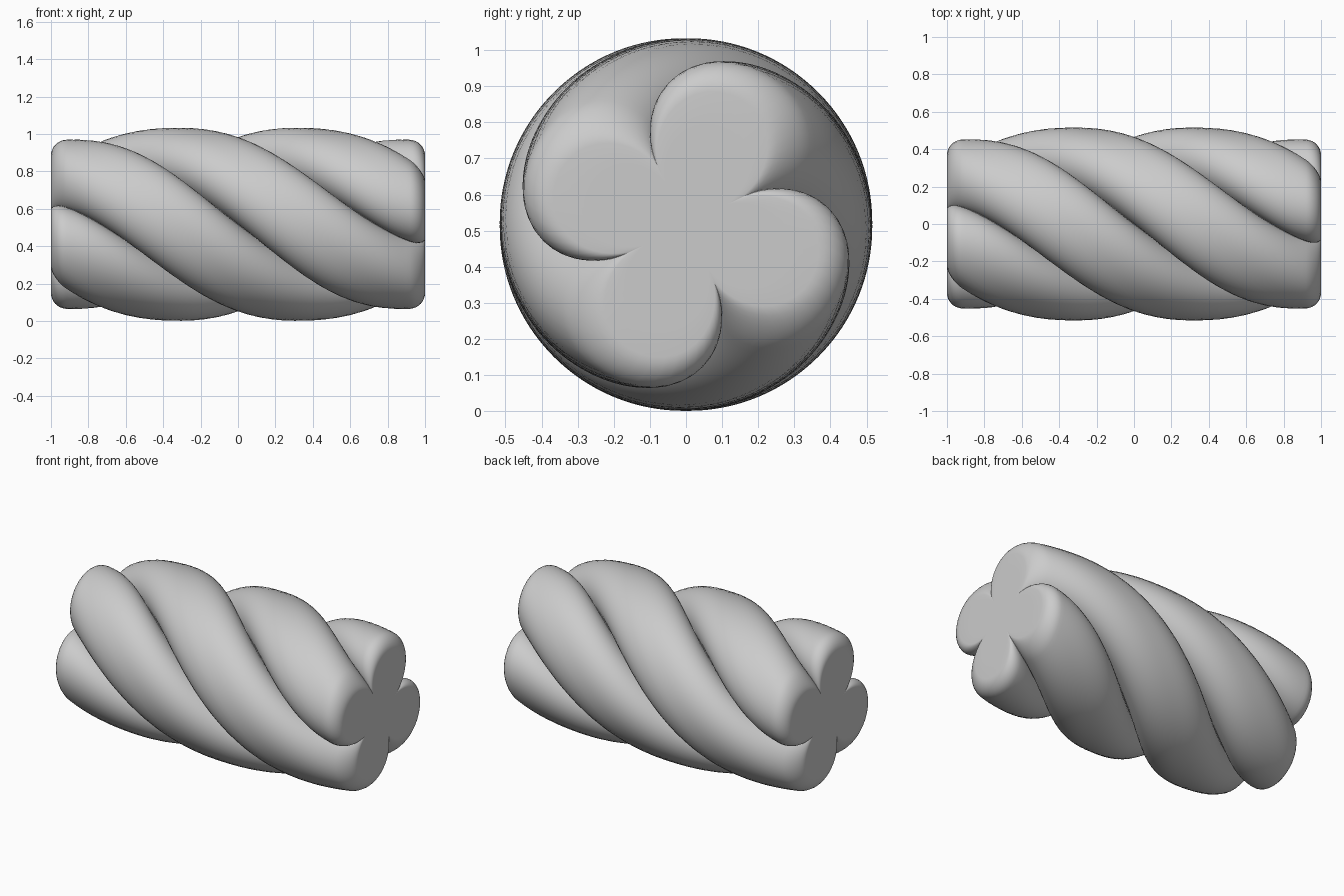
import bpy, bmesh, math

if "Cube" in bpy.data.objects:
    bpy.data.objects.remove(bpy.data.objects["Cube"])

LOBES, PER, RINGS = 4, 28, 84
MID_Z, ROUND = 0.517, 0.08


def radius(s, x):
    """Lobe outline: s = -1..1 from groove to groove, x along the bar."""
    a = abs(x)
    e = a ** 6
    crest = 0.518 - 0.058 * a ** 3
    groove = 0.33 - 0.08 * e
    p, q = 2.5 - 0.4 * e, 0.5 + 0.4 * e
    return groove + (crest - groove) * max(0.0, 1 - abs(s) ** p) ** q


def twist(x):
    return math.radians(130 * x - 14 * x ** 3)


# Stations along the bar: (x, inset of the rounded rim, scale of the end face)
end = [(1 - ROUND + ROUND * math.sin(a), ROUND * (1 - math.cos(a)), 1.0)
       for a in [math.radians(11.25 * i) for i in range(1, 9)]]
end += [(1.0, ROUND, k) for k in (0.75, 0.45, 0.2)]
body = [((1 - ROUND) * (2 * i / RINGS - 1), 0.0, 1.0) for i in range(RINGS + 1)]
stations = [(-x, i, k) for x, i, k in reversed(end)] + body + end

# Twisted four-lobed bar
bm = bmesh.new()
rings = []
for x, inset, k in stations:
    ring = []
    for lobe in range(LOBES):
        for j in range(PER):
            s = math.sin((2 * j / PER - 1) * math.pi / 2)
            th = math.radians(45 + 90 * lobe + 45 * s) + twist(x)
            r = (radius(s, x) - inset) * k
            ring.append(bm.verts.new((x, r * math.cos(th), MID_Z + r * math.sin(th))))
    rings.append(ring)

n = LOBES * PER
for a, b in zip(rings, rings[1:]):
    for j in range(n):
        m = (j + 1) % n
        bm.faces.new((a[j], a[m], b[m], b[j]))

# Close the end faces
for ring, x in ((rings[0], -1), (rings[-1], 1)):
    c = bm.verts.new((x, 0, MID_Z))
    for j in range(n):
        bm.faces.new((ring[j], ring[(j + 1) % n], c))

bmesh.ops.recalc_face_normals(bm, faces=bm.faces)
for f in bm.faces:
    f.smooth = True
mesh = bpy.data.meshes.new("twisted_bar")
bm.to_mesh(mesh)
bm.free()
bar = bpy.data.objects.new("twisted_bar", mesh)
bpy.context.collection.objects.link(bar)
